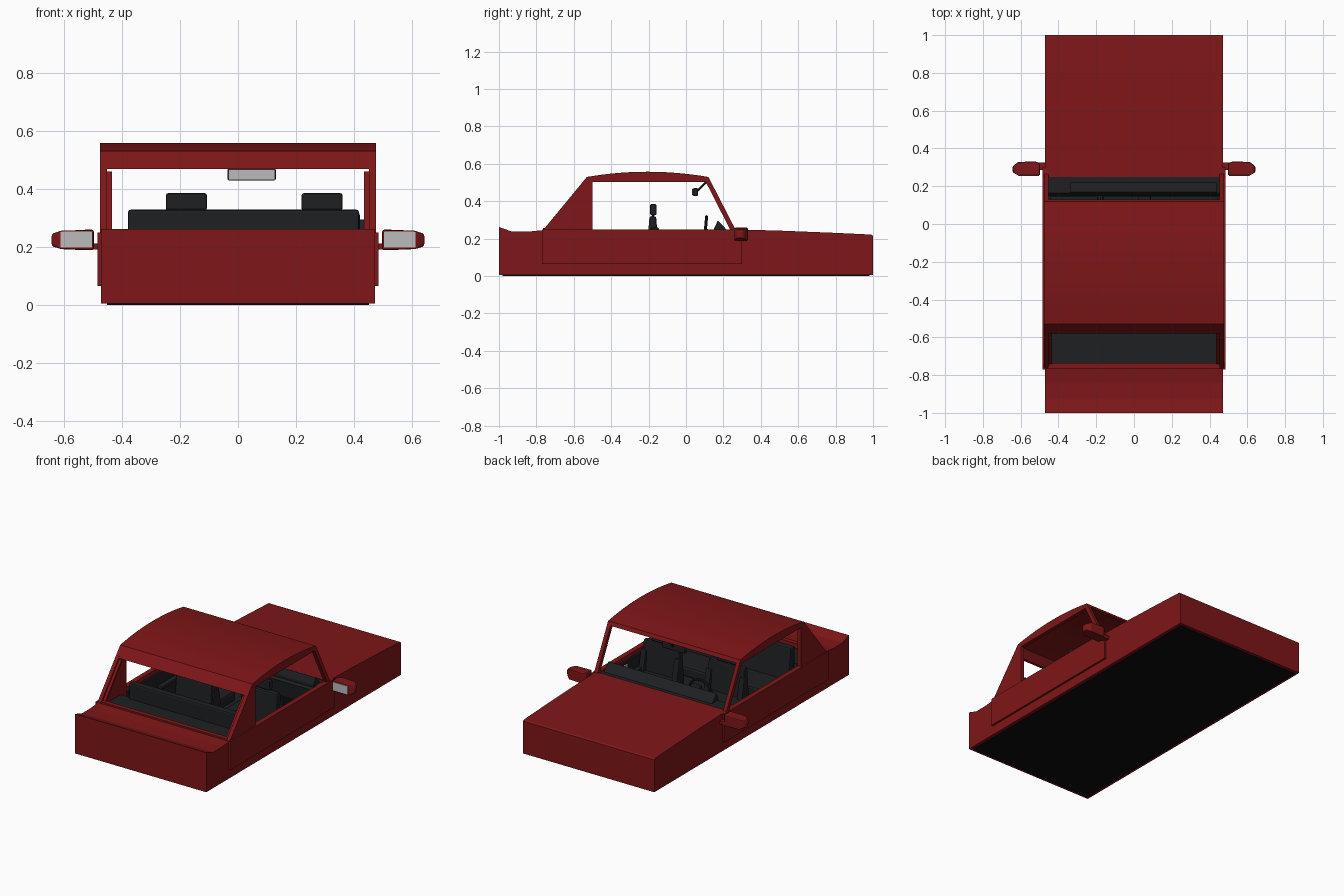
import bpy, bmesh, math
from mathutils import Vector

if "Cube" in bpy.data.objects:
    bpy.data.objects.remove(bpy.data.objects["Cube"])


def material(name, rgb):
    m = bpy.data.materials.new(name)
    m.diffuse_color = (*rgb, 1)
    m.use_nodes = True
    m.node_tree.nodes["Principled BSDF"].inputs["Base Color"].default_value = m.diffuse_color
    return m


RED = material("red_paint", (0.21, 0.008, 0.009))
DARK = material("dark_trim", (0.013, 0.014, 0.016))
BLACK = material("black_underside", (0.004, 0.004, 0.004))
SILVER = material("pale_glass", (0.5, 0.5, 0.5))


def finish(bm, name, mat, bevel=0):
    bmesh.ops.recalc_face_normals(bm, faces=bm.faces[:])
    me = bpy.data.meshes.new(name)
    bm.to_mesh(me)
    bm.free()
    me.materials.append(mat)
    ob = bpy.data.objects.new(name, me)
    bpy.context.collection.objects.link(ob)
    if bevel:
        mod = ob.modifiers.new("soft_edges", 'BEVEL')
        mod.width = bevel
        mod.segments = 2
    return ob


def prism(name, pts, x0, x1, mat, bevel=0):
    """Extrude a (y, z) outline between x0 and x1."""
    bm = bmesh.new()
    face = bm.faces.new([bm.verts.new((x0, y, z)) for y, z in pts])
    new = bmesh.ops.extrude_face_region(bm, geom=[face])["geom"]
    bmesh.ops.translate(bm, vec=(x1 - x0, 0, 0),
                        verts=[v for v in new if isinstance(v, bmesh.types.BMVert)])
    return finish(bm, name, mat, bevel)


def box(name, x, y, z, mat, bevel=0):
    pts = [(y[0], z[0]), (y[1], z[0]), (y[1], z[1]), (y[0], z[1])]
    return prism(name, pts, x[0], x[1], mat, bevel)


def rod(name, a, b, r, mat):
    a, b = Vector(a), Vector(b)
    bm = bmesh.new()
    bmesh.ops.create_cone(bm, cap_ends=True, segments=10, radius1=r, radius2=r,
                          depth=(b - a).length)
    ob = finish(bm, name, mat)
    ob.location = (a + b) / 2
    ob.rotation_mode = 'QUATERNION'
    ob.rotation_quaternion = (b - a).to_track_quat('Z', 'Y')
    return ob


W = 0.472   # half width of body
B = 0.005   # lower edge of body

# lower body: boot, bonnet, floor
prism("boot", [(-1, B), (-1, 0.262), (-0.985, 0.257), (-0.93, 0.238), (-0.84, 0.238),
               (-0.75, 0.247), (-0.75, B)], -W, W, RED)
prism("bonnet", [(0.25, B), (0.25, 0.25), (0.5, 0.243), (0.8, 0.231), (0.99, 0.222),
                 (1, 0.215), (1, B)], -W, W, RED)
box("underside", (-0.452, 0.452), (-0.98, 0.98), (0, 0.02), BLACK)
box("cabin_floor", (-0.45, 0.45), (-0.75, 0.25), (0.02, 0.035), DARK)


# roof outline: gentle arc in side view
def arc(drop, n=12, y0=-0.53, y1=0.12):
    out = []
    for i in range(n + 1):
        t = i / n
        out.append((y0 + (y1 - y0) * t, 0.53 + 0.028 * (1 - (2 * t - 1) ** 2) - drop))
    return out


prism("roof", arc(0) + arc(0.018, y0=-0.52, y1=0.112)[::-1], -W, W, RED)
prism("rear_header", [(-0.53, 0.53), (-0.58, 0.469), (-0.562, 0.469), (-0.515, 0.525)],
      -0.455, 0.455, RED)
prism("front_header", [(0.12, 0.53), (0.131, 0.508), (0.115, 0.505), (0.1, 0.525)],
      -0.455, 0.455, RED)
box("rear_window_sill", (-0.455, 0.455), (-0.765, -0.735), (0.22, 0.256), RED)

for s, side in ((-1, "left"), (1, "right")):
    # sill wall, door skin and window frame
    box(side + "_side_wall", (s * 0.452, s * W), (-0.75, 0.25), (B, 0.25), RED)
    box(side + "_door", (s * W, s * 0.485), (-0.77, 0.3), (0.065, 0.25), RED)
    frame = [(-0.765, 0.245)] + arc(0) + [(0.265, 0.248), (0.236, 0.248), (0.106, 0.503),
                                          (-0.5, 0.503), (-0.5, 0.245)]
    prism(side + "_window_frame", frame, s * 0.452, s * 0.476, RED)
    prism(side + "_rear_window_edge", [(-0.745, 0.25), (-0.575, 0.46), (-0.56, 0.46),
                                       (-0.725, 0.25)], s * 0.435, s * 0.452, RED)
    # inner door trim
    box(side + "_door_trim", (s * 0.44, s * 0.452), (-0.5, 0.2), (0.04, 0.225), DARK)
    box(side + "_armrest", (s * 0.405, s * 0.44), (-0.2, 0.06), (0.13, 0.15), DARK, 0.005)
    box(side + "_door_handle", (s * 0.43, s * 0.441), (-0.02, 0.1), (0.17, 0.205), SILVER)

    # exterior mirror: tapered shell with pale glass facing -y
    bm = bmesh.new()
    outline = [(0.497, 0.257), (0.615, 0.257), (0.643, 0.275), (0.643, 0.305),
               (0.615, 0.328), (0.52, 0.332), (0.497, 0.318)]
    base = bm.faces.new([bm.verts.new((s * x, y, 0.188)) for x, y in outline])
    new = bmesh.ops.extrude_face_region(bm, geom=[base])["geom"]
    top = [v for v in new if isinstance(v, bmesh.types.BMVert)]
    bmesh.ops.translate(bm, vec=(0, 0, 0.071), verts=top)
    for v in bm.verts:
        if abs(v.co.x) > 0.63:
            v.co.z = 0.2235 + (v.co.z - 0.2235) * 0.55
    finish(bm, side + "_mirror_shell", RED, 0.008)
    box(side + "_mirror_glass", (s * 0.503, s * 0.612), (0.253, 0.26), (0.198, 0.252), SILVER)
    box(side + "_mirror_arm", (s * 0.465, s * 0.51), (0.285, 0.325), (0.19, 0.212), RED)

# front seats
for x, name in ((-0.178, "driver"), (0.29, "passenger")):
    prism(name + "_seat_back", [(-0.215, 0.08), (-0.195, 0.32), (-0.16, 0.32), (-0.14, 0.08)],
          x - 0.13, x + 0.13, DARK, 0.01)
    box(name + "_headrest", (x - 0.071, x + 0.071), (-0.192, -0.158), (0.325, 0.385), DARK, 0.008)
    box(name + "_seat_cushion", (x - 0.13, x + 0.13), (-0.2, 0.05), (0.06, 0.13), DARK, 0.015)
    for dx in (-0.12, 0.12):
        prism(name + "_seat_bolster", [(-0.2, 0.1), (-0.185, 0.26), (-0.145, 0.26), (-0.115, 0.1)],
              x + dx - 0.02, x + dx + 0.02, DARK, 0.008)
    for dx in (-0.03, 0.03):
        rod(name + "_headrest_post", (x + dx, -0.176, 0.3), (x + dx, -0.176, 0.34), 0.006, DARK)

# rear bench and parcel shelf
prism("rear_bench_back", [(-0.58, 0.06), (-0.58, 0.328), (-0.535, 0.328), (-0.505, 0.1),
                          (-0.505, 0.06)], -0.38, 0.418, DARK, 0.01)
box("rear_bench_cushion", (-0.38, 0.418), (-0.54, -0.32), (0.06, 0.13), DARK, 0.015)
box("parcel_shelf", (-0.452, 0.452), (-0.74, -0.56), (0.2, 0.225), DARK)

# dashboard, console
prism("dashboard", [(0.25, 0.04), (0.25, 0.245), (0.165, 0.248), (0.145, 0.22), (0.16, 0.12),
                    (0.2, 0.04)], -0.452, 0.452, DARK)
prism("dash_hood", [(0.225, 0.24), (0.17, 0.297), (0.15, 0.255), (0.15, 0.235)],
      -0.34, 0.44, DARK, 0.005)
box("centre_console", (0.02, 0.09), (-0.2, 0.18), (0.03, 0.11), DARK, 0.008)
rod("gear_lever", (0.055, 0.05, 0.1), (0.055, 0.03, 0.17), 0.008, DARK)

# steering wheel
cx, cy, cz = -0.178, 0.103, 0.238
bpy.ops.mesh.primitive_torus_add(major_segments=28, minor_segments=8, major_radius=0.08,
                                 minor_radius=0.008, location=(cx, cy, cz),
                                 rotation=(math.radians(85), 0, 0))
wheel = bpy.context.object
wheel.name = "steering_wheel"
wheel.data.materials.append(DARK)
bpy.ops.object.shade_smooth_by_angle()
for a in (0, 180, 270):
    r = math.radians(a)
    rod("wheel_spoke", (cx, cy, cz), (cx + 0.08 * math.cos(r), cy, cz + 0.08 * math.sin(r)),
        0.007, DARK)
rod("steering_column", (cx, cy - 0.008, cz), (cx, 0.19, 0.2), 0.02, DARK)

# inside mirror hung from the windscreen header
box("inside_mirror", (-0.037, 0.131), (0.035, 0.065), (0.428, 0.47), DARK, 0.008)
box("inside_mirror_glass", (-0.033, 0.127), (0.031, 0.036), (0.431, 0.467), SILVER)
rod("inside_mirror_stem", (0.047, 0.06, 0.455), (0.047, 0.115, 0.51), 0.006, DARK)
